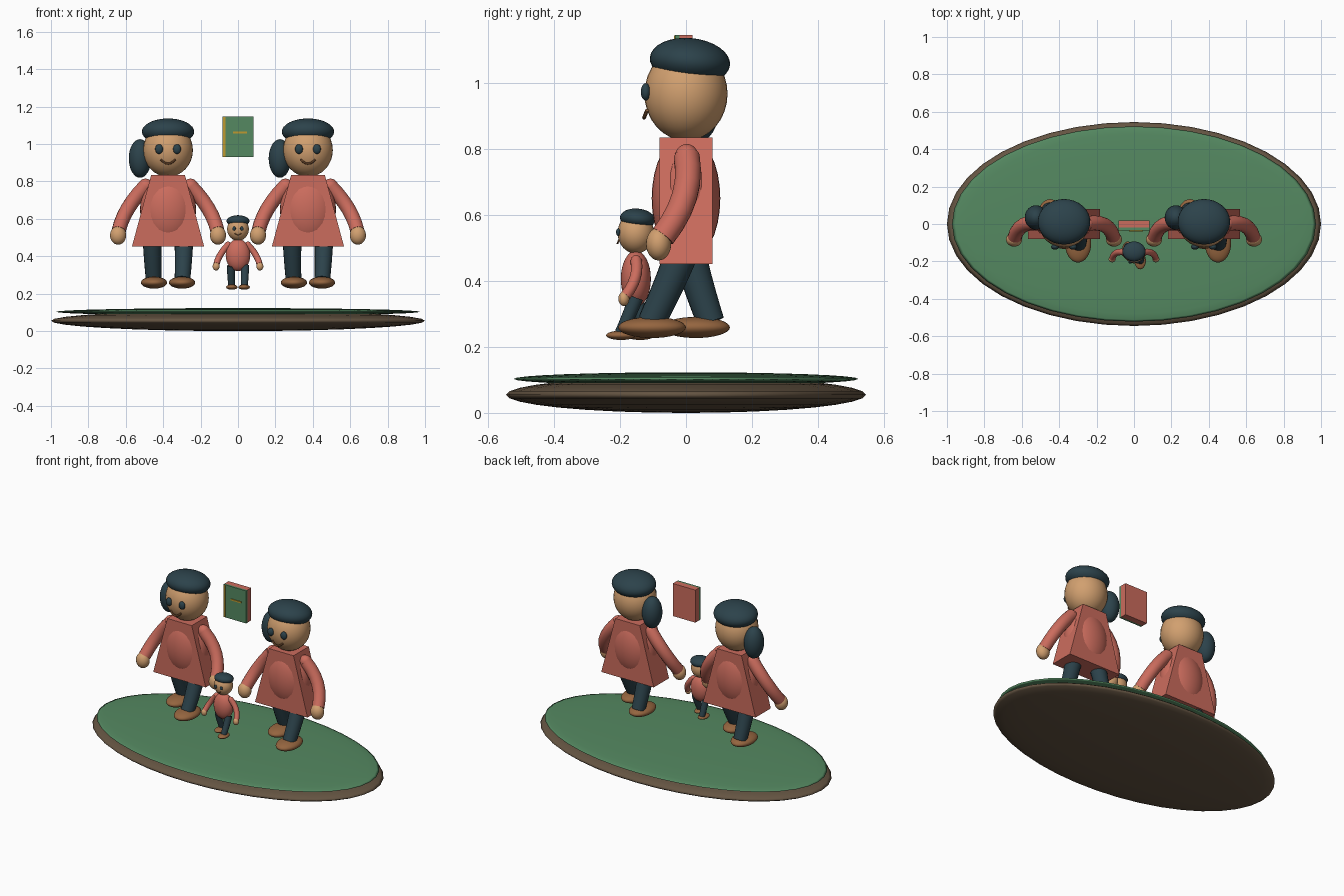
import bpy, bmesh, math
from mathutils import Vector, Matrix

if "Cube" in bpy.data.objects:
    bpy.data.objects.remove(bpy.data.objects["Cube"])


def material(name, rgb):
    m = bpy.data.materials.new(name)
    m.diffuse_color = (*rgb, 1)
    m.use_nodes = True
    m.node_tree.nodes["Principled BSDF"].inputs["Base Color"].default_value = m.diffuse_color
    return m


GREEN = material("green", (0.09, 0.25, 0.12))
RED = material("red", (0.60, 0.15, 0.11))
DARK = material("dark", (0.025, 0.055, 0.07))
SKIN = material("skin", (0.64, 0.35, 0.16))
SHOE = material("shoe", (0.30, 0.13, 0.05))
EARTH = material("earth", (0.13, 0.09, 0.055))
GOLD = material("gold", (0.52, 0.32, 0.03))


def from_bmesh(name, bm, mat, xf, smooth=True):
    bmesh.ops.transform(bm, matrix=xf, verts=bm.verts)
    bmesh.ops.recalc_face_normals(bm, faces=bm.faces)
    for f in bm.faces:
        f.smooth = smooth
    me = bpy.data.meshes.new(name)
    bm.to_mesh(me)
    bm.free()
    me.materials.append(mat)
    ob = bpy.data.objects.new(name, me)
    bpy.context.collection.objects.link(ob)
    return ob


def ellipsoid(name, c, r, mat, xf=Matrix(), tilt=0, seg=32, rings=16):
    bm = bmesh.new()
    bmesh.ops.create_uvsphere(bm, u_segments=seg, v_segments=rings, radius=1)
    m = Matrix.Translation(c) @ Matrix.Rotation(tilt, 4, 'X') @ Matrix.Diagonal((*r, 1))
    return from_bmesh(name, bm, mat, xf @ m)


def box(name, lo, hi, mat):
    lo, hi = Vector(lo), Vector(hi)
    bm = bmesh.new()
    bmesh.ops.create_cube(bm, size=1)
    m = Matrix.Translation((lo + hi) / 2) @ Matrix.Diagonal((*(hi - lo), 1))
    return from_bmesh(name, bm, mat, m, smooth=False)


def tube(name, pts, radii, mat, xf, sides=16, steps=6):
    """Round limb along a smooth quadratic path through three points."""
    a, b, c = (Vector(p) for p in pts)
    ctrl = 2 * b - (a + c) / 2
    bm = bmesh.new()
    loops = []
    for i in range(steps + 1):
        t = i / steps
        p = a * (1 - t) ** 2 + ctrl * 2 * t * (1 - t) + c * t * t
        d = ((ctrl - a) * (1 - t) + (c - ctrl) * t).normalized()
        u = d.cross(Vector((0.1, 1, 0.15))).normalized()
        v = d.cross(u)
        r = radii[0] * (1 - t) + radii[1] * t
        loops.append([bm.verts.new(p + r * (u * math.cos(k) + v * math.sin(k)))
                      for k in (2 * math.pi * j / sides for j in range(sides))])
    for l0, l1 in zip(loops, loops[1:]):
        for j in range(sides):
            k = (j + 1) % sides
            bm.faces.new((l0[j], l0[k], l1[k], l1[j]))
    bm.faces.new(loops[0])
    bm.faces.new(loops[-1])
    ob = from_bmesh(name, bm, mat, xf)
    bpy.ops.object.select_all(action='DESELECT')
    ob.select_set(True)
    bpy.context.view_layer.objects.active = ob
    bpy.ops.object.shade_smooth_by_angle()
    return ob


def dress(name, xf):
    """Flared prism, narrow at the shoulders."""
    bm = bmesh.new()
    prof = [(-0.193, 0.452), (0.193, 0.452), (0.09, 0.835), (-0.09, 0.835)]
    f = bm.faces.new([bm.verts.new((x, -0.08, z)) for x, z in prof])
    ext = bmesh.ops.extrude_face_region(bm, geom=[f])
    bmesh.ops.translate(bm, vec=(0, 0.16, 0),
                        verts=[g for g in ext["geom"] if isinstance(g, bmesh.types.BMVert)])
    return from_bmesh(name, bm, RED, xf, smooth=False)


def figure(tag, xf, adult):
    # head and face
    ellipsoid(tag + "_head", (0, 0, 0.967), (0.133, 0.126, 0.142), SKIN, xf)
    ellipsoid(tag + "_hair_cap", (0, 0.012, 1.066), (0.14, 0.122, 0.07), DARK, xf, tilt=-0.1)
    tube(tag + "_mouth", [(-0.038, -0.118, 0.917), (0, -0.127, 0.895), (0.038, -0.118, 0.917)],
         (0.006, 0.006), SHOE, xf, sides=8, steps=8)
    # torso and clothing
    ellipsoid(tag + "_torso", (0, 0, 0.65), (0.15, 0.104, 0.195), RED, xf)
    if adult:
        dress(tag + "_dress", xf)
        ellipsoid(tag + "_side_hair", (-0.15, 0.035, 0.923), (0.06, 0.065, 0.103), DARK, xf)
    for s, side in ((-1, "left"), (1, "right")):
        part = f"{tag}_{side}_"
        ellipsoid(part + "eye", (s * 0.048, -0.122, 0.973), (0.021, 0.015, 0.026), DARK, xf)
        # arm, with rounded shoulder, and hand
        ellipsoid(part + "shoulder", (s * 0.12, 0.002, 0.775), (0.04, 0.036, 0.04), RED, xf)
        tube(part + "arm", [(s * 0.12, 0.002, 0.775), (s * 0.215, -0.005, 0.655),
                            (s * 0.264, -0.07, 0.535)], (0.04, 0.038), RED, xf)
        ellipsoid(part + "hand", (s * 0.267, -0.083, 0.512), (0.043, 0.038, 0.05), SKIN, xf)
        # striding leg and shoe
        ankle = -0.105 if s > 0 else 0.075
        tube(part + "leg", [(s * 0.085, 0, 0.52), (s * 0.083, ankle * 0.45, 0.4),
                            (s * 0.077, ankle, 0.275)], (0.052, 0.042), DARK, xf)
        ellipsoid(part + "shoe", (s * 0.075, -0.103 if s > 0 else 0.03, 0.259),
                  (0.07, 0.103, 0.032), SHOE, xf)


# ground disc
ellipsoid("earth_disc", (0, 0, 0.055), (1, 0.545, 0.055), EARTH, seg=40)
ellipsoid("grass_disc", (0, 0, 0.103), (0.973, 0.522, 0.02), GREEN, seg=40)

# two adults and a child
figure("adult_a", Matrix.Translation((-0.374, 0, 0)), True)
figure("adult_b", Matrix.Translation((0.374, 0, 0)), True)
K = 0.438
figure("child", Matrix.Translation((0, -0.152, 0.221 - 0.227 * K)) @ Matrix.Scale(K, 4), False)

# floating book
box("book_back", (-0.083, -0.02, 0.93), (0.083, 0.02, 1.146), RED)
box("book_front_cover", (-0.083, -0.034, 0.93), (0.083, -0.02, 1.146), GREEN)
box("book_spine_band", (-0.08, -0.037, 0.932), (-0.068, -0.03, 1.144), GOLD)
box("book_bar", (-0.027, -0.039, 1.056), (0.048, -0.03, 1.066), GOLD)
